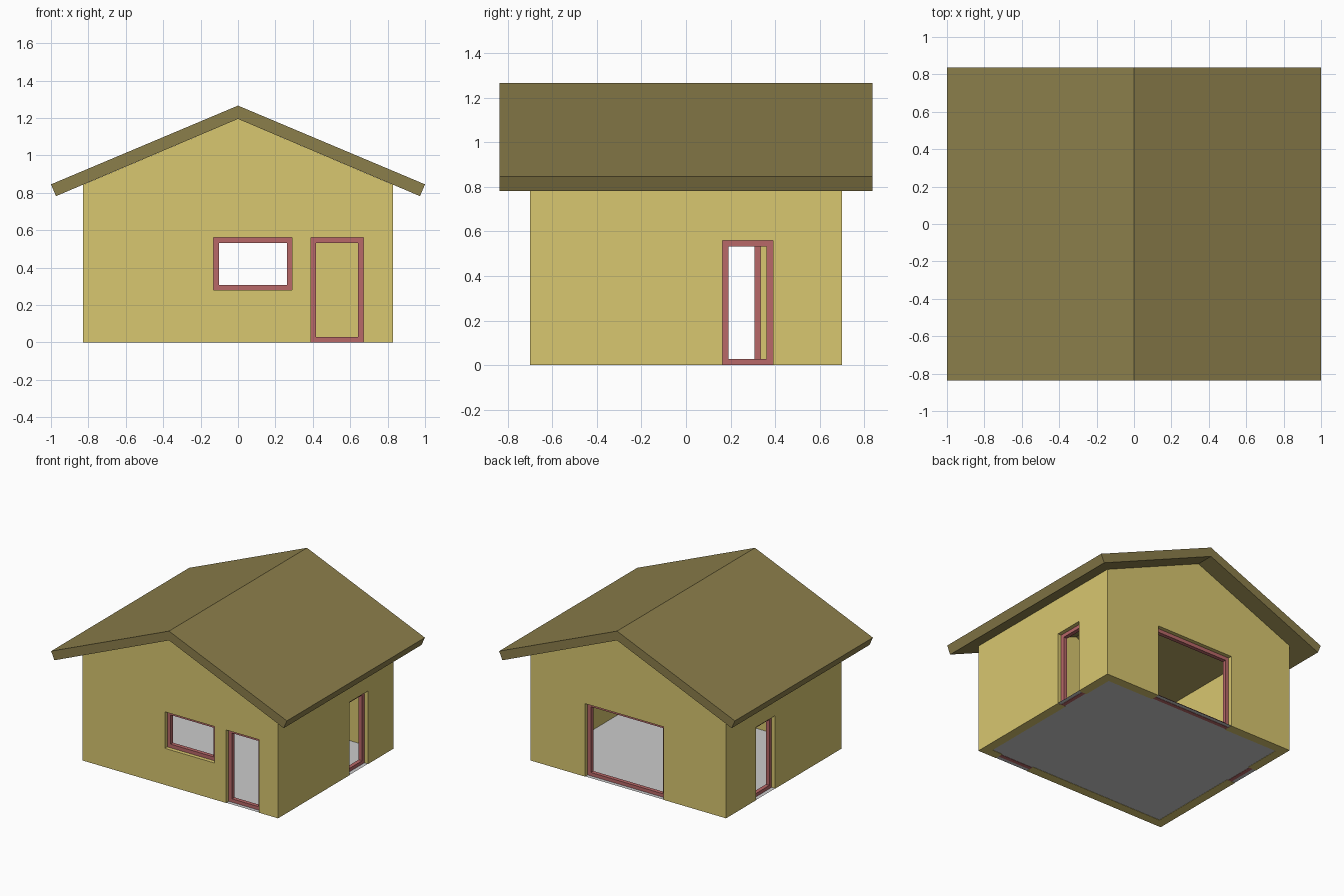
import bpy, bmesh

if "Cube" in bpy.data.objects:
    bpy.data.objects.remove(bpy.data.objects["Cube"])

HX, HY = 0.83, 0.70        # half size of the walls
T = 0.07                   # wall thickness
RECESS, DEPTH, BAR = 0.03, 0.03, 0.028   # window and door frames


def material(name, rgb):
    m = bpy.data.materials.new(name)
    m.diffuse_color = (*rgb, 1)
    m.use_nodes = True
    m.node_tree.nodes["Principled BSDF"].inputs["Base Color"].default_value = m.diffuse_color
    return m


def finish(name, bm, mat=None):
    bmesh.ops.recalc_face_normals(bm, faces=bm.faces)
    me = bpy.data.meshes.new(name)
    bm.to_mesh(me)
    bm.free()
    ob = bpy.data.objects.new(name, me)
    bpy.context.collection.objects.link(ob)
    if mat:
        me.materials.append(mat)
    return ob


def prism(name, profile, y0, y1, mat=None):
    """Extrude an x-z profile along y."""
    bm = bmesh.new()
    face = bm.faces.new([bm.verts.new((x, y0, z)) for x, z in profile])
    ext = bmesh.ops.extrude_face_region(bm, geom=[face])["geom"]
    verts = [v for v in ext if isinstance(v, bmesh.types.BMVert)]
    bmesh.ops.translate(bm, verts=verts, vec=(0, y1 - y0, 0))
    return finish(name, bm, mat)


def rect(x0, x1, z0, z1):
    return [(x0, z0), (x1, z0), (x1, z1), (x0, z1)]


def cut(target, cutter):
    mod = target.modifiers.new("cut", "BOOLEAN")
    mod.operation, mod.solver, mod.object = "DIFFERENCE", "EXACT", cutter
    bpy.context.view_layer.objects.active = target
    bpy.ops.object.modifier_apply(modifier=mod.name)
    bpy.data.objects.remove(cutter)


def on_wall(side, u, d, z):
    """Point at u along a wall, d inward from its outer face."""
    return {"front": (u, -HY + d, z), "back": (u, HY - d, z),
            "right": (HX - d, u, z), "left": (-HX + d, u, z)}[side]


def frame(name, side, u0, u1, z0, z1, mat):
    bm = bmesh.new()
    loops = []
    for inset, d in ((0, RECESS), (BAR, RECESS), (BAR, RECESS + DEPTH), (0, RECESS + DEPTH)):
        corners = rect(u0 + inset, u1 - inset, z0 + inset, z1 - inset)
        loops.append([bm.verts.new(on_wall(side, u, d, z)) for u, z in corners])
    for k in range(4):
        a, b = loops[k], loops[(k + 1) % 4]
        for i in range(4):
            j = (i + 1) % 4
            bm.faces.new((a[i], a[j], b[j], b[i]))
    finish(name, bm, mat)


wall_mat = material("wall_yellow", (0.69, 0.57, 0.16))
roof_mat = material("roof_olive", (0.26, 0.21, 0.07))
frame_mat = material("frame_red", (0.48, 0.14, 0.14))

# Gabled walls, hollowed out
eave = 1.195 - 0.425 * HX
walls = prism("walls", [(-HX, 0), (HX, 0), (HX, eave), (0, 1.195), (-HX, eave)], -HY, HY, wall_mat)
cut(walls, prism("room_cutter", rect(-HX + T, HX - T, -0.1, 0.872), -HY + T, HY - T))
cut(walls, prism("attic_cutter", [(-HX + T, 0.8), (HX - T, 0.8), (HX - T, 1.5), (-HX + T, 1.5)],
                 -HY + T, HY - T))

# Openings with recessed frames
openings = [
    ("front_window", "front", -0.13, 0.29, 0.28, 0.56),
    ("front_door", "front", 0.39, 0.67, 0, 0.56),
    ("back_door", "back", -0.30, 0.365, 0, 0.56),
    ("right_door", "right", 0.163, 0.39, 0, 0.56),
    ("left_door", "left", 0.105, 0.335, 0, 0.56),
]
for name, side, u0, u1, z0, z1 in openings:
    low = z0 if z0 > 0 else -0.1
    a, b = on_wall(side, u0, -0.03, low), on_wall(side, u1, T + 0.03, z1)
    (x0, x1), (y0, y1) = sorted((a[0], b[0])), sorted((a[1], b[1]))
    cut(walls, prism("opening_cutter", rect(x0, x1, low, z1), y0, y1))
    frame(name + "_frame", side, u0, u1, z0, z1, frame_mat)

# Floor sheet, running out through the doorways
bm = bmesh.new()
bm.faces.new([bm.verts.new((x, y, 0.002)) for x, y in rect(-HX, HX, -HY, HY)])
finish("floor", bm)

# Roof slab with a bent profile
prism("roof", [(-1, 0.845), (-0.973, 0.782), (0, 1.195), (0.973, 0.782), (1, 0.845), (0, 1.266)],
      -0.836, 0.836, roof_mat)
